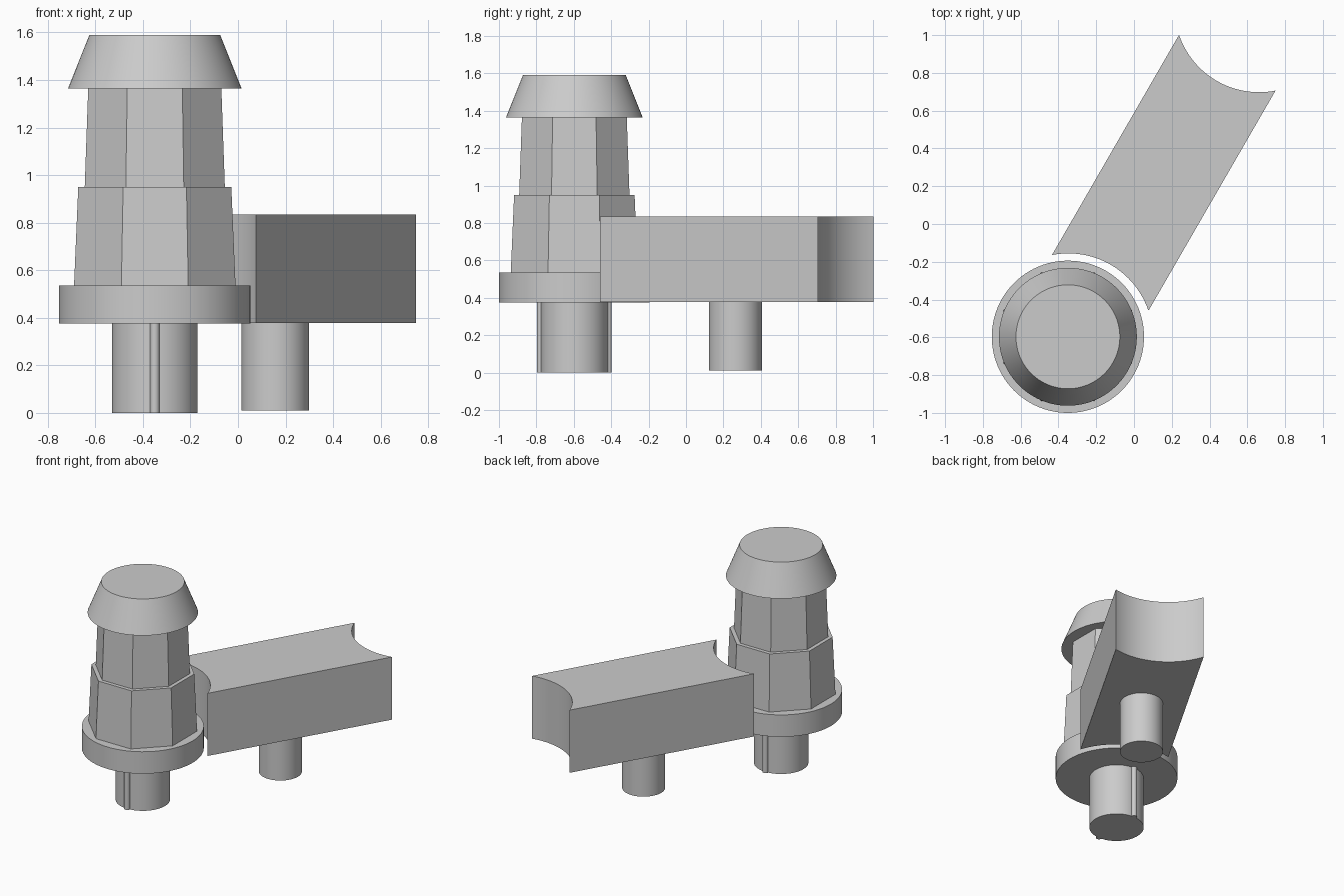
import bpy, bmesh
from math import pi, cos, asin, sin, radians
from mathutils import Vector

cube = bpy.data.objects.get("Cube")
if cube:
    bpy.data.objects.remove(cube, do_unlink=True)

grey = bpy.data.materials.new("light_grey")
grey.use_nodes = True
colour = (0.6, 0.6, 0.6, 1)
grey.diffuse_color = colour
grey.node_tree.nodes["Principled BSDF"].inputs["Base Color"].default_value = colour

TOWER = Vector((-0.35, -0.597))


def finish(obj, name, smooth=True):
    obj.name = name
    obj.data.materials.append(grey)
    if smooth:
        bpy.ops.object.select_all(action="DESELECT")
        obj.select_set(True)
        bpy.context.view_layer.objects.active = obj
        bpy.ops.object.shade_smooth_by_angle(angle=radians(30))
    return obj


def tube(name, centre, z0, z1, r0, r1, sides=96):
    """Closed cone section; eight-sided ones are flat, with r as half-width."""
    flat = sides == 8
    k = 1 / cos(pi / 8) if flat else 1
    bpy.ops.mesh.primitive_cone_add(vertices=sides, radius1=r0 * k, radius2=r1 * k,
                                    depth=z1 - z0,
                                    location=(centre[0], centre[1], (z0 + z1) / 2),
                                    rotation=(0, 0, pi / 8 if flat else 0))
    return finish(bpy.context.object, name, not flat)


# Tower: peg, flange, two octagonal tiers and a tapered cap
tube("tower_peg", TOWER, 0, 0.38, 0.18, 0.18)
for side, s in (("front", -1), ("back", 1)):
    tube(side + "_peg_rib", TOWER + Vector((0, s * 0.18)), 0, 0.378, 0.02, 0.02, 24)
tube("tower_flange", TOWER, 0.375, 0.535, 0.403, 0.403)
tube("lower_tier", TOWER, 0.53, 0.95, 0.34, 0.322, 8)
tube("upper_tier", TOWER, 0.945, 1.37, 0.295, 0.28, 8)
tube("tower_cap", TOWER, 1.365, 1.59, 0.365, 0.275)

# Arm: straight bar with a concave arc at both ends
axis = Vector((cos(pi / 3), sin(pi / 3)))
across = Vector((axis.y, -axis.x))
middle = Vector((0.1575, 0.271))
half_width, half_length, arc_r = 0.295, 0.673, 0.447
sweep = asin(half_width / arc_r)
depth = arc_r * cos(sweep)
steps = 32
outline = []
for s in (1, -1):
    for i in range(steps + 1):
        a = sweep * (2 * i / steps - 1)
        along = half_length + depth - arc_r * cos(a)
        outline.append(middle + s * (axis * along + across * arc_r * sin(a)))

bm = bmesh.new()
face = bm.faces.new([bm.verts.new((p.x, p.y, 0.378)) for p in outline])
top = bmesh.ops.extrude_face_region(bm, geom=[face])["geom"]
bmesh.ops.translate(bm, vec=(0, 0, 0.457),
                    verts=[g for g in top if isinstance(g, bmesh.types.BMVert)])
bmesh.ops.recalc_face_normals(bm, faces=bm.faces)
mesh = bpy.data.meshes.new("arm")
bm.to_mesh(mesh)
bm.free()
arm = bpy.data.objects.new("arm", mesh)
bpy.context.collection.objects.link(arm)
finish(arm, "arm")
tube("arm_peg", (0.157, 0.264), 0.01, 0.382, 0.142, 0.142)
